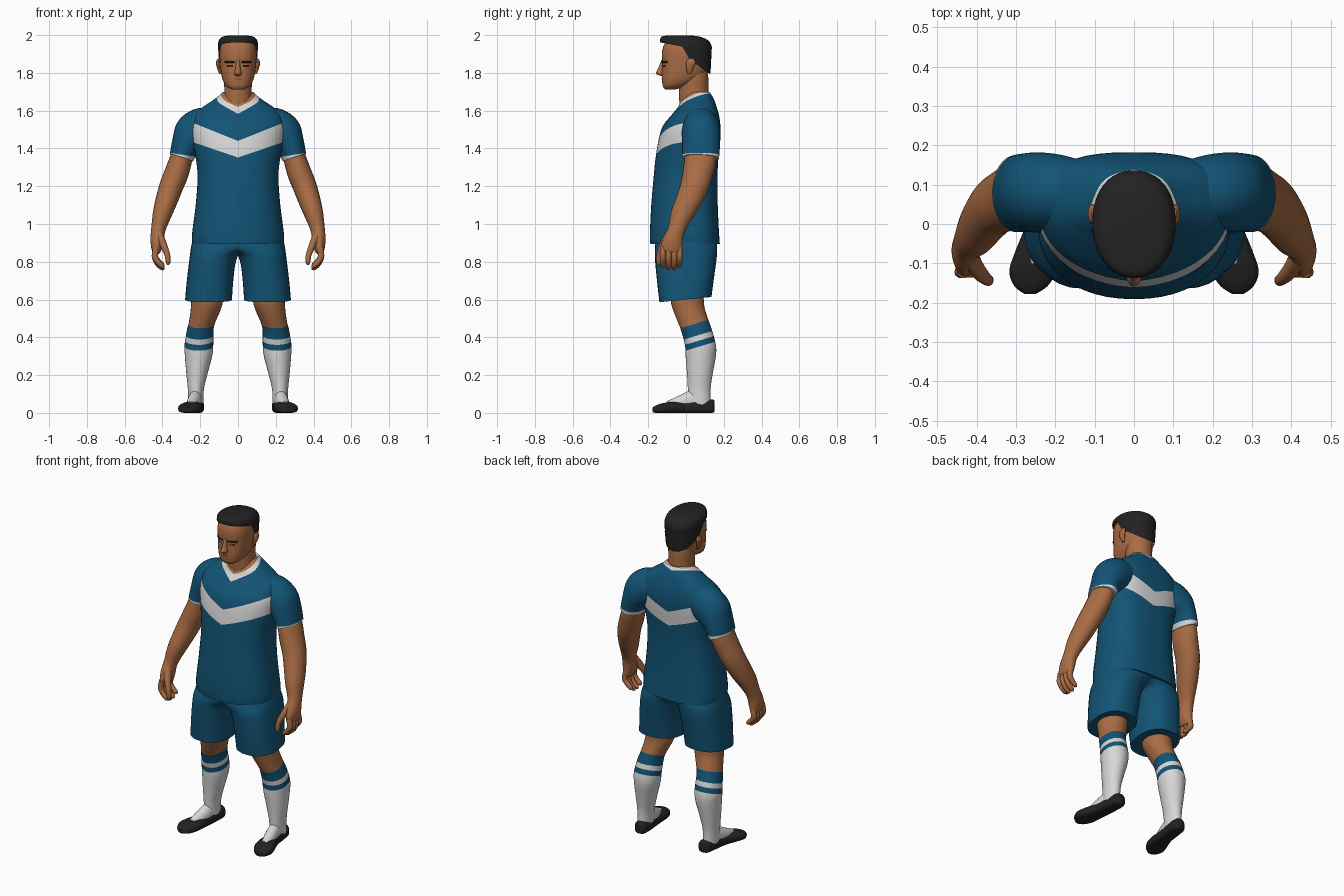
import bpy, bmesh, math
from mathutils import Vector

COLOURS = {
    "skin": (0.40, 0.150, 0.058), "shirt blue": (0.006, 0.088, 0.18),
    "white": (0.68, 0.68, 0.68), "black": (0.016, 0.016, 0.017),
    "lip brown": (0.20, 0.06, 0.03),
}
MATS = {}
for key, rgb in COLOURS.items():
    MATS[key] = bpy.data.materials.new(key)
    MATS[key].diffuse_color = (*rgb, 1)


def smooth_rings(rings, sub):
    """Catmull-Rom interpolation of ring tuples."""
    out = []
    for i in range(len(rings) - 1):
        p0, p1 = rings[max(i - 1, 0)], rings[i]
        p2, p3 = rings[i + 1], rings[min(i + 2, len(rings) - 1)]
        for s in range(sub):
            t = s / sub
            out.append([0.5 * (2 * b + (c - a) * t + (2 * a - 5 * b + 4 * c - d) * t * t
                               + (3 * b - a - 3 * c + d) * t ** 3)
                        for a, b, c, d in zip(p0, p1, p2, p3)])
    return out + [list(rings[-1])]


def loft(name, rings, colour, axis="z", n=32, sub=4, e=(2, 2), shear=0.0,
         cuts=(), mirror=False, clip=False):
    """Skin superellipse rings (x, y, z, half width, half depth).
    colour is a material name or a rule on the face centre (None deletes the face)."""
    rings = smooth_rings(rings, sub)
    bm = bmesh.new()
    loops = []
    for i, (x, y, z, a, b) in enumerate(rings):
        if axis == "z":
            u, v = Vector((1, 0, 0)), Vector((0, 1, 0))
        elif axis == "y":
            u, v = Vector((1, 0, 0)), Vector((0, 0, 1))
        else:
            lo, hi = rings[max(i - 1, 0)], rings[min(i + 1, len(rings) - 1)]
            t = (Vector(hi[:3]) - Vector(lo[:3])).normalized()
            v = Vector((0, 1, 0))
            v = (v - t * v.dot(t)).normalized()
            u = v.cross(t)
        loop = []
        for k in range(n):
            ang = 2 * math.pi * k / n
            c, s = math.cos(ang), math.sin(ang)
            p = 2 / (e[0] if s < 0 else e[1])
            co = (Vector((x, y, z)) + u * math.copysign(abs(c) ** p, c) * a
                  + v * math.copysign(abs(s) ** p, s) * b)
            co.z += shear * co.y
            loop.append(bm.verts.new(co))
        loops.append(loop)
    for l0, l1 in zip(loops, loops[1:]):
        for k in range(n):
            bm.faces.new((l0[k], l0[(k + 1) % n], l1[(k + 1) % n], l1[k]))
    bm.faces.new(loops[0])
    bm.faces.new(loops[-1])
    bmesh.ops.recalc_face_normals(bm, faces=bm.faces)
    planes = [(co, no, False) for co, no in cuts]
    if clip:
        planes.insert(0, ((0, 0, 0), (-1, 0, 0), True))
    for co, no, clear in planes:
        bmesh.ops.bisect_plane(bm, geom=bm.verts[:] + bm.edges[:] + bm.faces[:],
                               dist=1e-5, plane_co=co, plane_no=no, clear_outer=clear)
    me = bpy.data.meshes.new(name)
    used, dead = [], []
    for f in bm.faces:
        m = colour(f.calc_center_median()) if callable(colour) else colour
        if m is None:
            dead.append(f)
            continue
        if m not in used:
            used.append(m)
            me.materials.append(MATS[m])
        f.material_index = used.index(m)
    bmesh.ops.delete(bm, geom=dead, context="FACES")
    bm.to_mesh(me)
    bm.free()
    ob = bpy.data.objects.new(name, me)
    bpy.context.collection.objects.link(ob)
    bpy.ops.object.select_all(action="DESELECT")
    ob.select_set(True)
    bpy.context.view_layer.objects.active = ob
    bpy.ops.object.shade_smooth_by_angle(angle=math.radians(45))
    if mirror:
        ob.modifiers.new("mirror", "MIRROR")
    return ob


# Shirt body: V collar and chevron cut in on one half, then mirrored
c0, c1, c2 = Vector((0, -0.068, 1.608)), Vector((0.095, 0.03, 1.682)), Vector((0, 0.125, 1.695))
cn = (c1 - c0).cross(c2 - c0).normalized()
if cn.z < 0:
    cn = -cn


def shirt_rule(c):
    d = (c - c0).dot(cn)
    if d > 0:
        return "skin"
    if d > -0.02:
        return "white"
    if 1.352 + 0.34 * c.x < c.z < 1.44 + 0.4 * c.x and c.x < 0.237:
        return "white"
    return "shirt blue"


loft("shirt_body", [
    (0, -0.005, 0.895, 0.242, 0.184), (0, -0.008, 0.95, 0.243, 0.183),
    (0, -0.008, 1.10, 0.224, 0.176), (0, -0.002, 1.25, 0.214, 0.169),
    (0, 0.005, 1.35, 0.224, 0.166), (0, 0.018, 1.45, 0.242, 0.162),
    (0, 0.030, 1.52, 0.245, 0.152), (0, 0.050, 1.58, 0.228, 0.124),
    (0, 0.060, 1.62, 0.185, 0.102), (0, 0.062, 1.65, 0.140, 0.090),
    (0, 0.065, 1.68, 0.100, 0.072), (0, 0.065, 1.70, 0.080, 0.060)],
    shirt_rule, n=48, e=(2.15, 2.7), clip=True, mirror=True,
    cuts=[(c0, cn), (c0 - cn * 0.02, cn), ((0, 0, 1.352), (-0.34, 0, 1)),
          ((0, 0, 1.44), (-0.4, 0, 1)), ((0.237, 0, 0), (1, 0, 0))])

# Sleeves with white cuffs
cuff = Vector((0.297, 0.076, 1.367))
cuff_n = Vector((0.15, 0, -1))
loft("sleeves", [
    (0.13, 0.075, 1.53, 0.090, 0.085), (0.19, 0.078, 1.51, 0.106, 0.098),
    (0.24, 0.080, 1.475, 0.104, 0.102), (0.275, 0.080, 1.42, 0.078, 0.100),
    (0.300, 0.077, 1.350, 0.064, 0.098)],
    lambda c: "white" if (c - cuff).dot(cuff_n) > 0 else "shirt blue",
    axis="path", cuts=[(cuff, cuff_n)], mirror=True)

# Shorts: one leg half, clipped at the centre line
loft("shorts", [
    (0.00, 0.000, 0.93, 0.235, 0.160), (0.05, 0.000, 0.895, 0.195, 0.164),
    (0.115, 0.000, 0.855, 0.137, 0.165), (0.135, 0.000, 0.80, 0.124, 0.162),
    (0.148, -0.002, 0.70, 0.123, 0.150), (0.156, -0.003, 0.60, 0.124, 0.138)],
    "shirt blue", e=(2.4, 2.4), shear=0.1, clip=True, mirror=True)

# Legs with striped socks
BANDS = (0.475, 0.41, 0.38, 0.348)


def sock_rule(c):
    h = c.z - 0.3 * (c.y - 0.06)
    if h > BANDS[0]:
        return "skin"
    return "shirt blue" if h > BANDS[1] or BANDS[3] < h < BANDS[2] else "white"


loft("legs", [
    (0.155, 0.000, 0.70, 0.085, 0.090), (0.163, 0.006, 0.60, 0.084, 0.088),
    (0.170, 0.015, 0.55, 0.080, 0.085), (0.190, 0.040, 0.48, 0.070, 0.083),
    (0.200, 0.055, 0.44, 0.070, 0.082), (0.207, 0.076, 0.36, 0.076, 0.082),
    (0.209, 0.078, 0.30, 0.072, 0.080), (0.218, 0.073, 0.20, 0.055, 0.067),
    (0.223, 0.070, 0.12, 0.042, 0.060), (0.224, 0.072, 0.03, 0.040, 0.060)],
    sock_rule, mirror=True, cuts=[((0, 0.06, k), (0, -0.3, 1)) for k in BANDS])

# Sock over the instep
loft("sock_insteps", [
    (0.222, 0.09, 0.070, 0.032, 0.066), (0.228, 0.02, 0.060, 0.036, 0.058),
    (0.238, -0.04, 0.048, 0.034, 0.042), (0.248, -0.10, 0.034, 0.022, 0.028)],
    "white", axis="y", n=20, mirror=True)

# Shoes, heel to toe
loft("shoes", [
    (0.216, 0.152, 0.035, 0.018, 0.028), (0.218, 0.135, 0.036, 0.036, 0.036),
    (0.223, 0.070, 0.035, 0.043, 0.035), (0.231, 0.000, 0.030, 0.044, 0.030),
    (0.246, -0.070, 0.030, 0.056, 0.030), (0.257, -0.120, 0.026, 0.060, 0.026),
    (0.262, -0.158, 0.020, 0.042, 0.020), (0.264, -0.178, 0.016, 0.014, 0.012)],
    "black", axis="y", n=24, e=(3.5, 2.3), mirror=True)

# Arms and palms
loft("arms", [
    (0.280, 0.080, 1.43, 0.050, 0.075), (0.300, 0.077, 1.35, 0.059, 0.084),
    (0.325, 0.062, 1.27, 0.064, 0.080), (0.353, 0.045, 1.20, 0.063, 0.075),
    (0.380, 0.012, 1.12, 0.058, 0.068), (0.402, -0.022, 1.05, 0.050, 0.060),
    (0.422, -0.050, 0.97, 0.038, 0.046), (0.428, -0.070, 0.91, 0.036, 0.054),
    (0.432, -0.078, 0.86, 0.025, 0.058), (0.434, -0.080, 0.845, 0.015, 0.045)],
    "skin", axis="path", n=24, mirror=True)

# Fingers and thumbs
for i, (y, drop) in enumerate(((-0.122, 0.01), (-0.092, 0), (-0.062, 0), (-0.034, 0.015))):
    loft(f"finger_{i + 1}", [
        (0.432, y, 0.88, 0.017, 0.016), (0.440, y, 0.83, 0.017, 0.016),
        (0.425, y, 0.79 + drop, 0.015, 0.015), (0.400, y, 0.767 + drop, 0.013, 0.013),
        (0.390, y, 0.763 + drop, 0.005, 0.005)],
        "skin", axis="path", n=10, sub=3, mirror=True)
loft("thumbs", [
    (0.418, -0.085, 0.945, 0.022, 0.025), (0.395, -0.120, 0.89, 0.019, 0.022),
    (0.375, -0.140, 0.84, 0.015, 0.016), (0.370, -0.143, 0.80, 0.013, 0.014),
    (0.372, -0.143, 0.783, 0.005, 0.005)],
    "skin", axis="path", n=12, sub=3, mirror=True)

# Neck and head
loft("neck", [
    (0, 0.050, 1.58, 0.085, 0.080), (0, 0.045, 1.64, 0.078, 0.080),
    (0, 0.041, 1.70, 0.072, 0.078), (0, 0.042, 1.77, 0.075, 0.076),
    (0, 0.045, 1.82, 0.072, 0.070)], "skin")
loft("head", [
    (0, -0.085, 1.712, 0.032, 0.026), (0, -0.062, 1.728, 0.060, 0.060),
    (0, -0.030, 1.76, 0.080, 0.097), (0, -0.008, 1.80, 0.090, 0.120),
    (0, 0.000, 1.85, 0.096, 0.126), (0, 0.000, 1.90, 0.098, 0.128),
    (0, 0.000, 1.94, 0.094, 0.120), (0, -0.005, 1.97, 0.080, 0.100)],
    "skin", e=(2.4, 2.2))
loft("nose", [
    (0, -0.118, 1.868, 0.010, 0.012), (0, -0.127, 1.825, 0.013, 0.020),
    (0, -0.128, 1.797, 0.020, 0.031), (0, -0.120, 1.784, 0.013, 0.014)],
    "skin", n=16)
loft("ears", [
    (0.094, 0.018, 1.795, 0.006, 0.008), (0.102, 0.020, 1.825, 0.009, 0.020),
    (0.107, 0.026, 1.855, 0.010, 0.025), (0.102, 0.026, 1.875, 0.006, 0.014)],
    "skin", n=16, mirror=True)

# Brows, eyes and mouth as thin strips on the face
for part, z, r, mat, pts in (
        ("brows", 1.858, 0.005, "black", ((0.018, -0.126), (0.045, -0.118), (0.068, -0.099))),
        ("eyes", 1.838, 0.004, "black", ((0.026, -0.121), (0.042, -0.116), (0.056, -0.107))),
        ("mouth", 1.768, 0.004, "lip brown", ((0.0, -0.126), (0.015, -0.124), (0.027, -0.119)))):
    loft(part, [(x, y, z, r, r) for x, y in pts], mat, axis="path", n=8, mirror=True)

# Hair cap trimmed along a stepped hairline (y, z)
LINE = ((-0.14, 1.962), (-0.02, 1.94), (0.02, 1.87), (0.14, 1.785))


def hair_rule(c):
    for (y0, z0), (y1, z1) in zip(LINE, LINE[1:]):
        if c.y <= y1 or y1 == LINE[-1][0]:
            return "black" if c.z > z0 + (z1 - z0) * (c.y - y0) / (y1 - y0) else None


loft("hair", [
    (0, 0.003, 1.775, 0.088, 0.122), (0, 0.002, 1.81, 0.096, 0.128),
    (0, 0.002, 1.86, 0.101, 0.131), (0, 0.002, 1.91, 0.104, 0.133),
    (0, 0.000, 1.945, 0.106, 0.135), (0, -0.012, 1.975, 0.100, 0.125),
    (0, -0.030, 1.993, 0.078, 0.098), (0, -0.040, 1.999, 0.035, 0.050)],
    hair_rule, n=40, e=(2.1, 2.2),
    cuts=[((0, y0, z0), (0, z0 - z1, y1 - y0)) for (y0, z0), (y1, z1) in zip(LINE, LINE[1:])])
